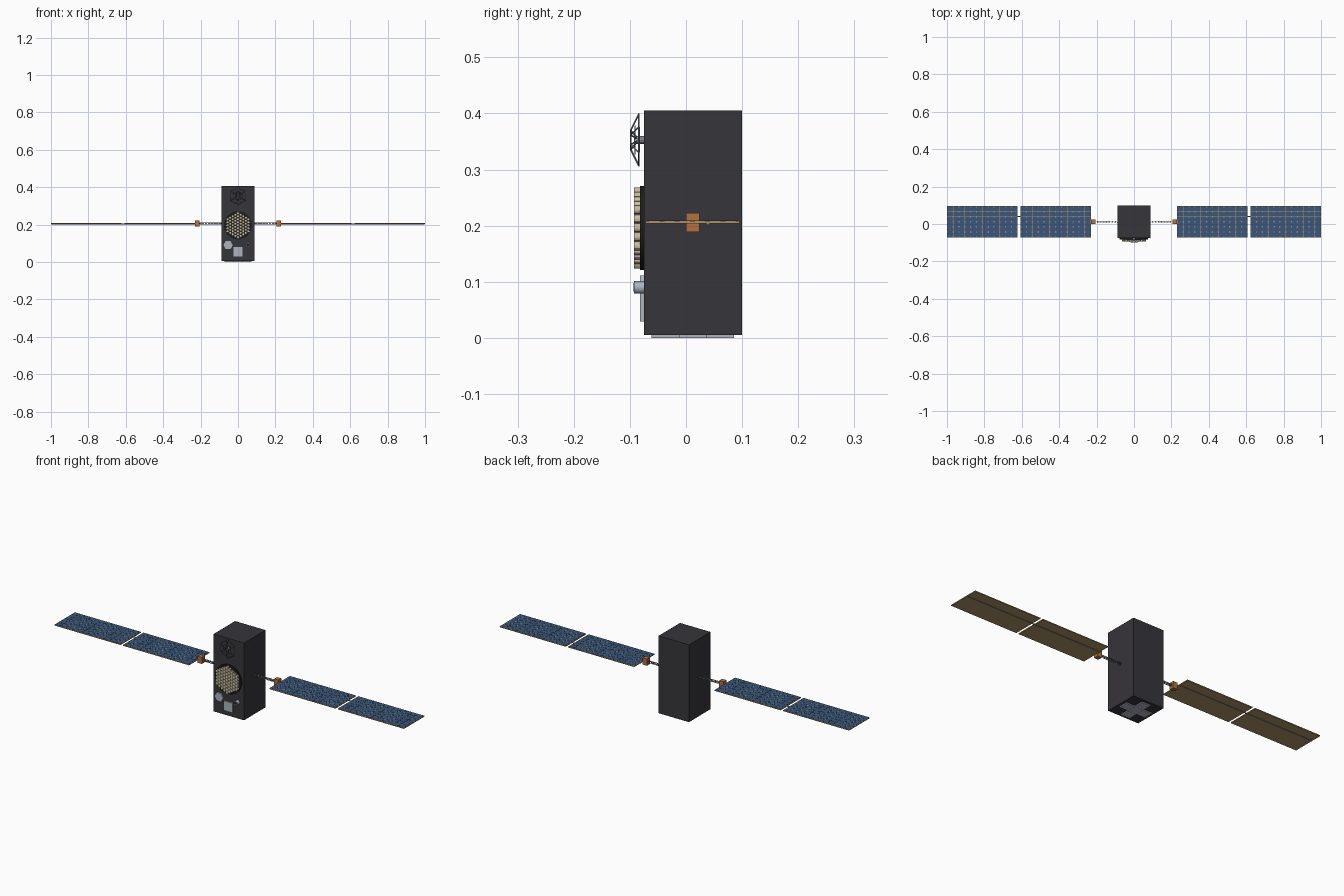
import bpy, bmesh, math
from mathutils import Vector, Matrix

if "Cube" in bpy.data.objects:
    bpy.data.objects.remove(bpy.data.objects["Cube"])


def material(name, rgb, rough=0.6):
    m = bpy.data.materials.new(name)
    m.use_nodes = True
    m.diffuse_color = (*rgb, 1)
    node = m.node_tree.nodes["Principled BSDF"]
    node.inputs["Base Color"].default_value = (*rgb, 1)
    node.inputs["Roughness"].default_value = rough
    return m


CHARCOAL = material("charcoal", (0.037, 0.035, 0.043))
BLACK = material("black", (0.012, 0.012, 0.014))
BLUE = material("cell blue", (0.042, 0.095, 0.2))
TAN = material("panel tan", (0.42, 0.29, 0.13))
CREAM = material("cream", (0.6, 0.53, 0.35))
COPPER = material("copper", (0.45, 0.165, 0.05))
SILVER = material("silver", (0.42, 0.46, 0.53))
STEEL = material("steel", (0.19, 0.21, 0.24))


def finish(bm, name, mat, smooth=False):
    bmesh.ops.recalc_face_normals(bm, faces=bm.faces)
    me = bpy.data.meshes.new(name)
    bm.to_mesh(me)
    bm.free()
    me.materials.append(mat)
    ob = bpy.data.objects.new(name, me)
    bpy.context.collection.objects.link(ob)
    if smooth:
        bpy.ops.object.select_all(action="DESELECT")
        ob.select_set(True)
        bpy.context.view_layer.objects.active = ob
        bpy.ops.object.shade_smooth_by_angle()
    return ob


def add_box(bm, lo, hi):
    lo, hi = Vector(lo), Vector(hi)
    bmesh.ops.create_cube(bm, size=1, matrix=Matrix.Translation((lo + hi) / 2)
                          @ Matrix.Diagonal((*(hi - lo), 1)))


def add_rod(bm, a, b, r, sides=6, turn=0):
    """Prism or cylinder running from a to b."""
    a, b = Vector(a), Vector(b)
    rot = (b - a).to_track_quat("Z", "Y").to_matrix().to_4x4()
    bmesh.ops.create_cone(bm, cap_ends=True, segments=sides, radius1=r, radius2=r,
                          depth=(b - a).length,
                          matrix=Matrix.Translation((a + b) / 2) @ rot @ Matrix.Rotation(turn, 4, "Z"))


def box(name, mat, lo, hi):
    bm = bmesh.new()
    add_box(bm, lo, hi)
    return finish(bm, name, mat)


def hexagon(r, x, y, z):
    """Corners of an upright hexagon facing the front."""
    return [Vector((x + r * math.sin(i * math.pi / 3), y, z + r * math.cos(i * math.pi / 3)))
            for i in range(6)]


FRONT, AXIS, MID = -0.075, 0.012, 0.206

# Bus
box("bus_body", CHARCOAL, (-0.087, FRONT, 0.005), (0.087, 0.1, 0.405))

# Cross of patches under the bus
bm = bmesh.new()
for i, j in ((0, 0), (1, 0), (-1, 0), (0, 1), (0, -1)):
    cx, cy, h = i * 0.049, AXIS + j * 0.049, 0.0242
    add_box(bm, (cx - h, cy - h, 0), (cx + h, cy + h, 0.006))
finish(bm, "underside_patches", SILVER)

# Array antenna: round base and honeycomb of elements
bm = bmesh.new()
add_rod(bm, (0, FRONT + 0.002, 0.196), (0, FRONT - 0.007, 0.196), 0.075, 48)
finish(bm, "array_base", BLACK, True)
bm = bmesh.new()
pitch, n = 0.0161, 4
for q in range(-n, n + 1):
    for r in range(max(-n, -q - n), min(n, n - q) + 1):
        x, z = q * pitch * 0.866, 0.196 + (r + q / 2) * pitch
        add_rod(bm, (x, FRONT - 0.006, z), (x, FRONT - 0.018, z), 0.0077, 12)
finish(bm, "array_elements", CREAM, True)

# Hexagonal frame antenna
bm = bmesh.new()
rim = hexagon(0.046, 0, -0.084, 0.353)
inner = hexagon(0.025, 0, -0.091, 0.353)
tip = hexagon(0.017, 0, -0.0985, 0.353)
hub = Vector((0, -0.084, 0.353))
for i in range(6):
    k = (i + 1) % 6
    for a, b, r in ((rim[i], rim[k], 0.0018), (inner[i], inner[k], 0.0013),
                    (tip[i], tip[k], 0.0015), (rim[i], tip[i], 0.0015),
                    (hub, tip[i], 0.0015)):
        add_rod(bm, a, b, r)
add_rod(bm, (0, FRONT, 0.353), (0, -0.088, 0.353), 0.007, 12)
finish(bm, "frame_antenna", STEEL)

# Small front instruments
bm = bmesh.new()
add_rod(bm, (-0.053, FRONT + 0.001, 0.09), (-0.053, FRONT - 0.007, 0.09), 0.025, 6, math.pi / 2)
ob = finish(bm, "hexagonal_patch", SILVER)
box("square_patch", SILVER, (-0.025, FRONT - 0.007, 0.029), (0.025, FRONT + 0.001, 0.079))
bm = bmesh.new()
add_rod(bm, (0.052, FRONT + 0.001, 0.09), (0.052, FRONT - 0.018, 0.09), 0.011, 24)
finish(bm, "sensor_barrel", SILVER, True)
bm = bmesh.new()
add_rod(bm, (0.052, FRONT - 0.017, 0.09), (0.052, FRONT - 0.0185, 0.09), 0.0075, 24)
finish(bm, "sensor_lens", BLACK)

# Solar wings
COLS, ROWS, GAP, CUT = 12, 6, 0.0005, 0.004
Y0, Y1 = -0.072, 0.095
for side, label in ((1, "left"), (-1, "right")):
    # Lattice boom
    bm = bmesh.new()
    bays, w = 8, 0.004
    x0, step = 0.085, 0.125 / bays
    corners = [(w, w), (w, -w), (-w, -w), (-w, w)]
    for c in range(4):
        (ya, za), (yb, zb) = corners[c], corners[(c + 1) % 4]
        add_rod(bm, (side * x0, AXIS + ya, MID + za), (side * 0.21, AXIS + ya, MID + za), 0.0011)
        for i in range(bays):
            xa, xb = side * (x0 + i * step), side * (x0 + (i + 1) * step)
            add_rod(bm, (xa, AXIS + ya, MID + za), (xb, AXIS + yb, MID + zb), 0.0009, 4)
            add_rod(bm, (xb, AXIS + ya, MID + za), (xb, AXIS + yb, MID + zb), 0.0009, 4)
    finish(bm, label + "_boom", STEEL)

    # Drive box at the wing root
    xs = sorted((side * 0.207, side * 0.231))
    box(label + "_drive_box", COPPER, (xs[0], 0, 0.189), (xs[1], 0.024, 0.223))

    # Spar under both panels
    bm = bmesh.new()
    add_rod(bm, (side * 0.23, 0.039, 0.2035), (side * 0.998, 0.039, 0.2035), 0.0025, 8)
    finish(bm, label + "_spar", STEEL)

    for k, (a, b) in enumerate(((0.23, 0.608), (0.622, 1.0))):
        part = label + ("_inner", "_outer")[k]
        xs = sorted((side * a, side * b))
        box(part + "_panel", TAN, (xs[0], Y0, 0.2035), (xs[1], Y1, 0.208))
        # Cells with clipped corners
        bm = bmesh.new()
        m = 0.002
        dx, dy = (b - a - 2 * m) / COLS, (Y1 - Y0 - 2 * m) / ROWS
        hx, hy = dx / 2 - GAP, dy / 2 - GAP
        outline = [(hx, CUT - hy), (hx, hy - CUT), (hx - CUT, hy), (CUT - hx, hy),
                   (-hx, hy - CUT), (-hx, CUT - hy), (CUT - hx, -hy), (hx - CUT, -hy)]
        for i in range(COLS):
            for j in range(ROWS):
                cx, cy = xs[0] + m + (i + 0.5) * dx, Y0 + m + (j + 0.5) * dy
                rings = [[bm.verts.new((cx + u, cy + v, z)) for u, v in outline]
                         for z in (0.2075, 0.2088)]
                for ring in rings:
                    bm.faces.new(ring)
                for e in range(8):
                    f = (e + 1) % 8
                    bm.faces.new((rings[0][e], rings[0][f], rings[1][f], rings[1][e]))
        finish(bm, part + "_cells", BLUE)
